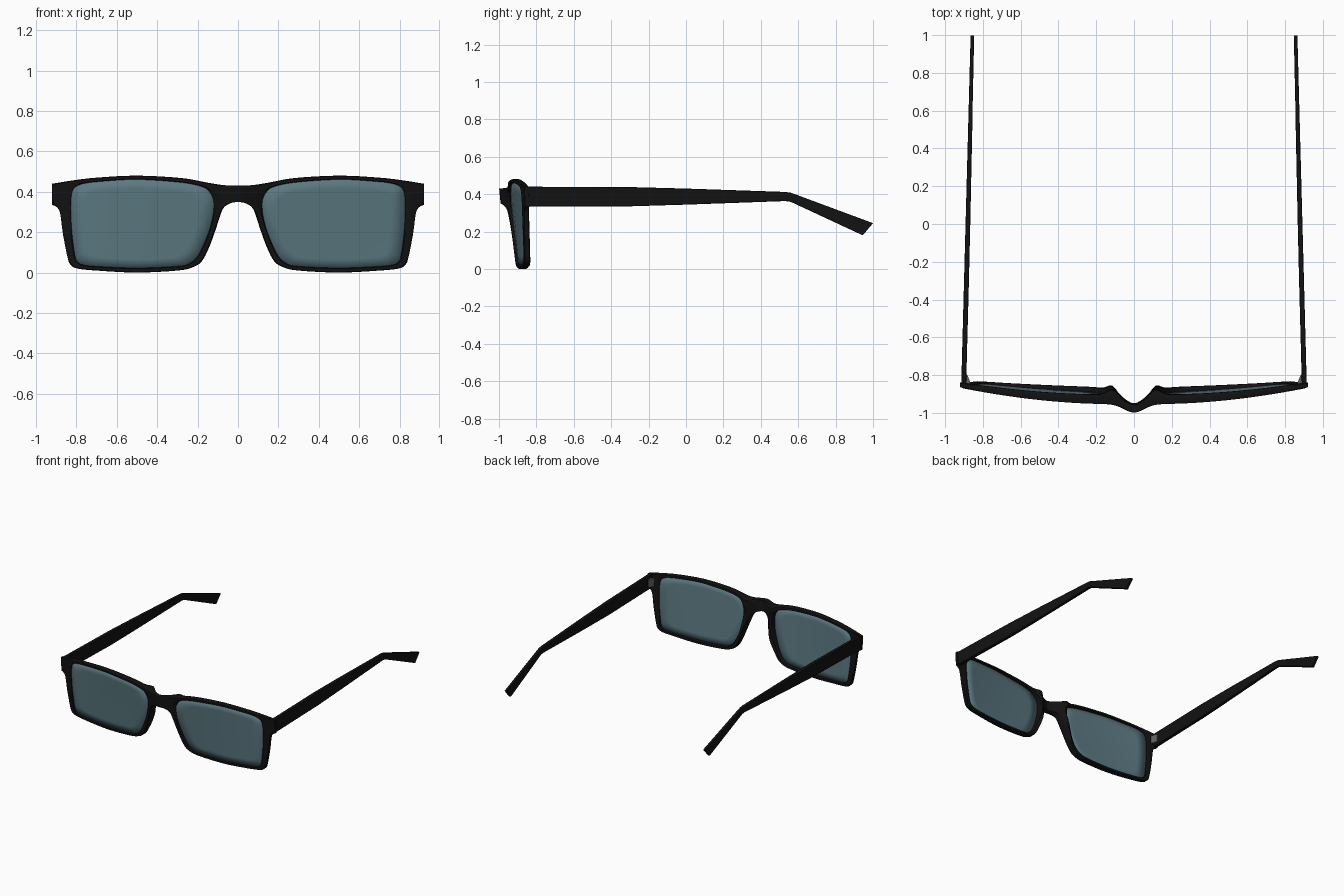
import bpy, bmesh, math
from mathutils import Vector

if "Cube" in bpy.data.objects:
    bpy.data.objects.remove(bpy.data.objects["Cube"])


def material(name, rgb):
    m = bpy.data.materials.new(name)
    m.diffuse_color = (*rgb, 1)
    m.use_nodes = True
    m.node_tree.nodes["Principled BSDF"].inputs["Base Color"].default_value = m.diffuse_color
    return m


BLACK = material("black_plastic", (0.006, 0.006, 0.006))
GLASS = material("tinted_glass", (0.105, 0.19, 0.22))
METAL = material("hinge_metal", (0.12, 0.12, 0.12))

# Half of the front: outer x, z / matching lens-opening x, z / sharp outer corner
RIM = [
    (0, .43, .125, .37, 1), (.07, .433, .142, .40, 0), (.15, .445, .175, .424, 0),
    (.28, .468, .28, .446, 0), (.50, .48, .50, .461, 0), (.70, .47, .68, .451, 0),
    (.82, .456, .75, .443, 0), (.92, .44, .79, .432, 1), (.92, .395, .817, .41, 1),
    (.92, .335, .826, .37, 1), (.895, .322, .828, .33, 0), (.88, .29, .827, .28, 0),
    (.868, .20, .822, .20, 0), (.845, .08, .808, .09, 0), (.83, .04, .795, .055, 0),
    (.795, .02, .765, .038, 0), (.70, .01, .69, .030, 0), (.50, .0, .50, .023, 0),
    (.30, .01, .30, .031, 0), (.225, .026, .245, .043, 0), (.18, .055, .205, .075, 0),
    (.145, .12, .172, .135, 0), (.115, .20, .146, .20, 0), (.10, .245, .131, .25, 0),
    (.075, .315, .123, .29, 0), (.04, .342, .12, .32, 0), (0, .35, .12, .345, 1),
]


def smooth_loop(col, use_sharp, steps=4):
    """Closed Hermite curve through two columns of RIM."""
    pts = [Vector((r[col], r[col + 1])) for r in RIM]
    n = len(pts)
    tan = [Vector((0, 0)) if use_sharp and RIM[i][4]
           else (pts[(i + 1) % n] - pts[i - 1]) * 0.5 for i in range(n)]
    out = []
    for i in range(n):
        j = (i + 1) % n
        for k in range(steps):
            s = k / steps
            out.append(pts[i] * (2*s**3 - 3*s*s + 1) + tan[i] * (s**3 - 2*s*s + s)
                       + pts[j] * (3*s*s - 2*s**3) + tan[j] * (s**3 - s*s))
    return out


def front_y(x, z):
    """Wrapped, tilted front surface with the bridge pushed forward."""
    return (-.957 + .105*x*x + (1 - z/.46) * .045 * (1 - .75*x*x)
            - .045 * math.exp(-(x/.075)**2))


def depth(x):
    """Frame thickness, deeper beside the nose."""
    return .05 - .025*x*x - .008*math.exp(-(x/.04)**2) + .03*math.exp(-((x - .115)/.035)**2)


def finish(name, bm, mat, angle=35):
    bmesh.ops.recalc_face_normals(bm, faces=bm.faces)
    me = bpy.data.meshes.new(name)
    bm.to_mesh(me)
    bm.free()
    ob = bpy.data.objects.new(name, me)
    bpy.context.collection.objects.link(ob)
    me.materials.append(mat)
    bpy.ops.object.select_all(action='DESELECT')
    ob.select_set(True)
    bpy.context.view_layer.objects.active = ob
    bpy.ops.object.shade_smooth_by_angle(angle=math.radians(angle))
    return ob


def mirror(ob):
    m = ob.modifiers.new("mirror", 'MIRROR')
    m.use_clip = True
    m.merge_threshold = 0.0005


def bridge_rings(bm, rings, closed):
    n = len(rings[0])
    pairs = list(zip(rings, rings[1:])) + ([(rings[-1], rings[0])] if closed else [])
    for a, b in pairs:
        for i in range(n):
            bm.faces.new((a[i], a[(i + 1) % n], b[(i + 1) % n], b[i]))


# Front frame: softened section swept between outer and inner outlines
outer, inner = smooth_loop(0, True), smooth_loop(2, False)
front = [(0, .14), (.15, 0), (.38, 0), (.62, 0), (.85, 0), (1, .14)]
section = front + [(t, 1 - d) for t, d in reversed(front)]
bm = bmesh.new()
rings = []
for o, i in zip(outer, inner):
    ring = []
    for t, d in section:
        p = o.lerp(i, t)
        if t == 0 and o.x < .1:
            d = .5 + (d - .5) * (1 + .389 * (1 - max(o.x, 0) / .1))
        ring.append(bm.verts.new((p.x, front_y(p.x, p.y) + d * depth(p.x), p.y)))
    rings.append(ring)
bridge_rings(bm, rings, True)
seam = [f for f in bm.faces if all(abs(v.co.x) < 1e-5 for v in f.verts)]
bmesh.ops.delete(bm, geom=seam, context='FACES')
mirror(finish("front_frame", bm, BLACK))

# Lenses: concentric rings following the frame curve, thickened
bm = bmesh.new()
c = Vector((.48, .24))


def lens_vert(p):
    return bm.verts.new((p.x, front_y(p.x, p.y) + .019, p.y))


rings = [[lens_vert(c + (p - c) * s) for p in inner] for s in (1.012, .8, .6, .4, .2)]
bridge_rings(bm, rings, False)
mid = lens_vert(c)
for k, v in enumerate(rings[-1]):
    bm.faces.new((v, rings[-1][(k + 1) % len(inner)], mid))
lens = finish("lens", bm, GLASS)
sol = lens.modifiers.new("thickness", 'SOLIDIFY')
sol.thickness = .01
sol.offset = 0
mirror(lens)

# Temples: top y, z / bottom y, z / thickness at each station
STATIONS = [
    (-.865, .44, -.865, .335, .026), (-.3, .438, -.3, .335, .026),
    (0, .43, 0, .344, .025), (.53, .412, .53, .363, .022),
    (.56, .408, .555, .36, .021), (.59, .397, .575, .352, .021),
    (1.0, .245, .945, .18, .019),
]
bm = bmesh.new()
rings = []
for yt, zt, yb, zb, w in STATIONS:
    ring = []
    for y, z, inset in ((yt, zt, 0), (yt, zt, w), (yb, zb, w), (yb, zb, 0)):
        ring.append(bm.verts.new((.915 - .05 * (y + .865) / 1.865 - inset, y, z)))
    rings.append(ring)
bridge_rings(bm, rings, False)
bm.faces.new(rings[0])
bm.faces.new(rings[-1])
temple = finish("temple", bm, BLACK, 30)
bev = temple.modifiers.new("bevel", 'BEVEL')
bev.width = .003
bev.segments = 2
mirror(temple)

# Hinges: small wedges in the corner between frame and temple
bm = bmesh.new()
rings = [[bm.verts.new((x, y, z)) for x, y in ((.862, -.85), (.892, -.85), (.891, -.795), (.882, -.80))]
         for z in (.355, .415)]
bridge_rings(bm, rings, False)
bm.faces.new(rings[0])
bm.faces.new(rings[1])
mirror(finish("hinge", bm, METAL))
